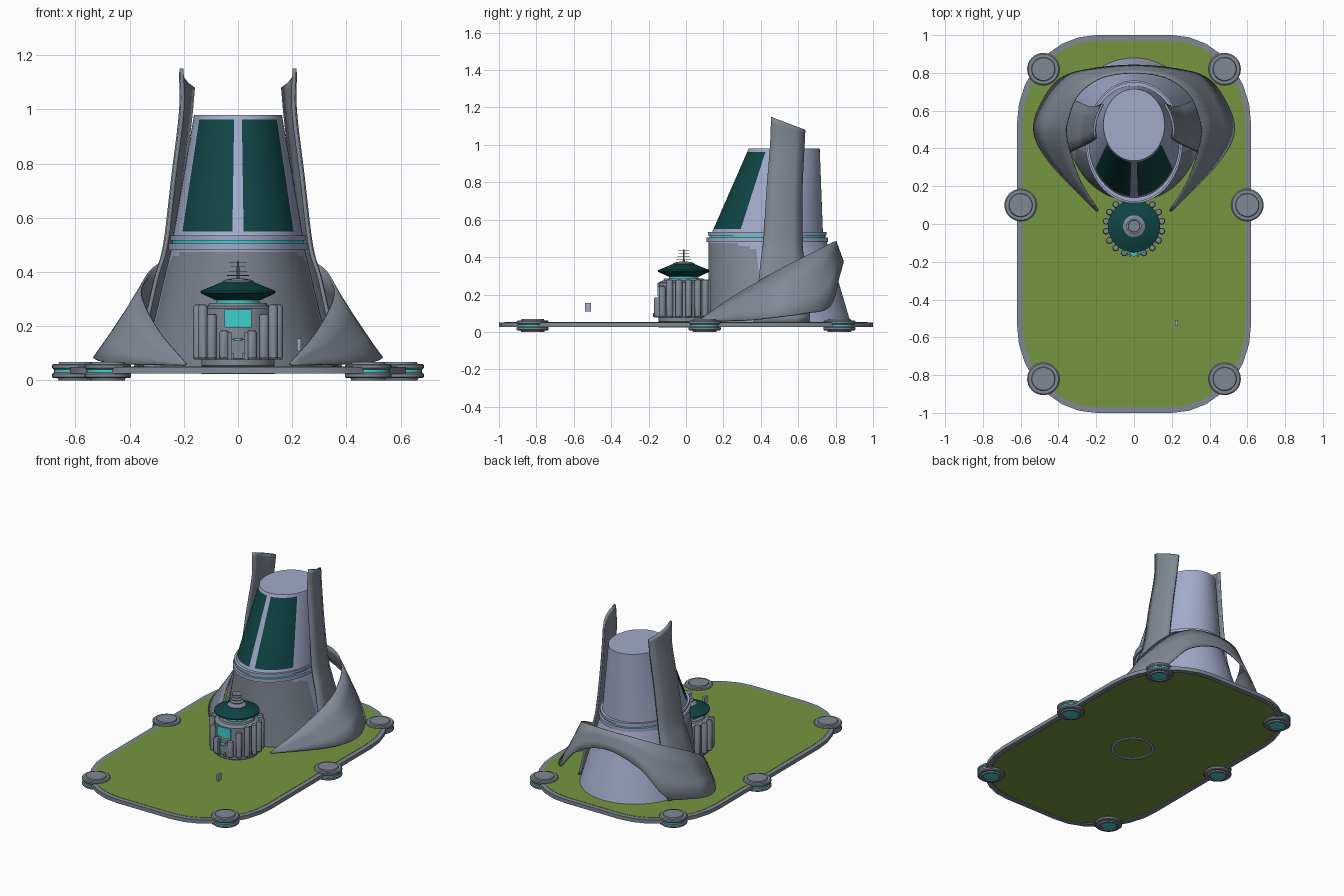
import bpy, bmesh
from math import cos, sin, pi, radians, sqrt
from mathutils import Vector

if "Cube" in bpy.data.objects:
    bpy.data.objects.remove(bpy.data.objects["Cube"], do_unlink=True)


def material(name, r, g, b):
    m = bpy.data.materials.new(name)
    m.use_nodes = True
    m.diffuse_color = (r, g, b, 1)
    m.node_tree.nodes["Principled BSDF"].inputs["Base Color"].default_value = (r, g, b, 1)
    return m


LAVENDER = material("pale_lavender", .36, .40, .58)
GRAY = material("steel_gray", .22, .25, .30)
GRASS = material("grass_green", .18, .30, .05)
TEAL = material("dark_teal", .005, .058, .058)
CYAN = material("bright_cyan", .05, .62, .62)


def finish(name, bm, mats, angle=30, rule=None, solid=False):
    if solid:
        bmesh.ops.recalc_face_normals(bm, faces=bm.faces[:])
    if rule:
        for f in bm.faces:
            f.material_index = rule(f.calc_center_median())
    me = bpy.data.meshes.new(name)
    bm.to_mesh(me)
    bm.free()
    for m in mats:
        me.materials.append(m)
    ob = bpy.data.objects.new(name, me)
    bpy.context.collection.objects.link(ob)
    bpy.ops.object.select_all(action='DESELECT')
    ob.select_set(True)
    bpy.context.view_layer.objects.active = ob
    bpy.ops.object.shade_smooth_by_angle(angle=radians(angle))
    return ob


def loft(name, rings, mats, rule=None, cap=True, closed=True, loop=False, solid=True, angle=30):
    """Skin a list of equal point rings."""
    bm = bmesh.new()
    vs = [[bm.verts.new(p) for p in r] for r in rings]
    n = len(vs[0])
    pairs = list(zip(vs, vs[1:])) + ([(vs[-1], vs[0])] if loop else [])
    for a, b in pairs:
        for i in range(n if closed else n - 1):
            j = (i + 1) % n
            bm.faces.new((a[i], a[j], b[j], b[i]))
    if cap and not loop:
        bm.faces.new(vs[0])
        bm.faces.new(vs[-1])
    return finish(name, bm, mats, angle, rule, solid)


def ellipse(cx, cy, z, rx, ry, n):
    return [(cx + rx * cos(2 * pi * i / n), cy + ry * sin(2 * pi * i / n), z) for i in range(n)]


def lathe(name, x, y, profile, mat, n=32, loop=False):
    return loft(name, [ellipse(x, y, z, r, r, n) for r, z in profile], [mat], loop=loop)


def box(name, centre, size, mat):
    bm = bmesh.new()
    bmesh.ops.create_cube(bm, size=1)
    for v in bm.verts:
        v.co = [c + s * k for c, s, k in zip(centre, size, v.co)]
    return finish(name, bm, [mat])


def spline(points, steps=5):
    """Smooth path through the points."""
    p = [Vector(q) for q in points]
    p = [2 * p[0] - p[1]] + p + [2 * p[-1] - p[-2]]
    out = []
    for i in range(1, len(p) - 2):
        a, b, c, d = p[i - 1:i + 3]
        for k in range(steps):
            t = k / steps
            out.append(b + .5 * t * (c - a + t * (2 * a - 5 * b + 4 * c - d + t * (3 * (b - c) + d - a))))
    return out + [p[-2]]


def thicken(ob, t):
    mod = ob.modifiers.new("thickness", 'SOLIDIFY')
    mod.thickness, mod.offset = t, 0


# Ground plate and its rim
def outline(z, inset, seg=7):
    pts = []
    for q in range(4):
        sx, sy = (1, -1, -1, 1)[q], (1, 1, -1, -1)[q]
        for k in range(seg + 1):
            a = pi / 2 * (q + k / seg)
            pts.append((sx * .2 + (.42 - inset) * cos(a), sy * .53 + (.47 - inset) * sin(a), z))
    return pts


loft("base_rim", [outline(.025, 0), outline(.05, 0), outline(.05, .034), outline(.025, .034)],
     [GRAY], loop=True)
loft("lawn", [outline(.03, .03), outline(.052, .03)], [GRASS])

# Hover pads around the rim
for sx in (-1, 1):
    for py in (-.82, .1, .82):
        px = sx * (.6 if py == .1 else .48)
        side = "left" if sx > 0 else "right"
        row = {-.82: "front", .1: "middle", .82: "back"}[py]
        tag = f"{row}_{side}"
        lathe("pad_upper_" + tag, px, py, [(.07, .04), (.08, .04), (.086, .046), (.086, .056), (.08, .061),
              (.063, .061), (.06, .068)], GRAY)
        lathe("pad_lower_" + tag, px, py, [(.05, .012), (.05, .001), (.062, 0), (.065, .008), (.08, .008),
              (.086, .013), (.086, .023), (.08, .029), (.05, .029)], GRAY, loop=True)
        lathe("pad_glow_" + tag, px, py, [(.051, .008), (.051, .029), (.078, .029), (.078, .041), (.05, .041)], CYAN)

# Tower: lower body with an arched gray front panel
def lower_rule(c):
    k = (c.z - .05) / .44
    if c.y > .42 - .05 * k or c.z > .478:
        return 0
    arch = .31 if c.z < .3 else .16 + .15 * sqrt(max(0, 1 - ((c.z - .3) / .18) ** 2))
    return int(abs(c.x) < arch)


steps = 28
loft("tower_lower_body",
     [ellipse(0, .5 - .065 * k, .05 + .44 * k, .35 - .105 * k, .38 - .065 * k, 120)
      for k in [i / steps for i in range(steps + 1)]], [LAVENDER, GRAY], lower_rule)

# Collar rings between the two bodies
for name, z0, z1, grow, mat in (("collar_lower", .482, .505, .012, LAVENDER), ("collar_glow", .504, .517, -.003, CYAN),
                                ("collar_upper", .516, .534, .004, LAVENDER)):
    loft(name, [ellipse(0, .435, z, .245 + grow, .313 + grow, 72) for z in (z0, z1)], [mat])


# Upper body with two tall front windows
def upper_rule(c):
    k = (c.z - .53) / .45
    cy = .435 + .09 * k
    rx, ry = .24 - .078 * k, .297 - .107 * k
    nx, ny = abs(c.x) / rx, (c.y - cy) / ry
    return int(.55 < c.z < .96 and ny < -.5 and nx > .085)


loft("tower_upper_body",
     [ellipse(0, .435 + .09 * k, .53 + .45 * k, .24 - .078 * k, .297 - .107 * k, 72)
      for k in (0, .045, .96, 1)], [LAVENDER, TEAL], upper_rule)

# Tall side fins: height, front x, front y, back x, back y, drop of the back edge
FIN = [(.05, .375, .36, .33, .66, 0), (.2, .34, .38, .30, .65, 0), (.38, .30, .40, .255, .63, 0),
       (.5, .265, .415, .23, .62, 0), (.75, .235, .43, .20, .62, 0), (1, .205, .45, .175, .63, .03),
       (1.15, .208, .455, .165, .635, .07)]
# Sweeping shawl from the front tips up around the back: upper edge, lower edge
UPPER = [(.19, .07, .062), (.29, .24, .18), (.355, .45, .305), (.345, .57, .37), (.29, .69, .43),
         (.17, .775, .475), (0, .80, .485)]
LOWER = [(.2, .07, .056), (.44, .32, .062), (.53, .49, .08), (.49, .64, .10), (.39, .77, .135),
         (.23, .82, .30), (0, .84, .375)]

for s, side in ((1, "left"), (-1, "right")):
    front = spline([(s * fx, fy, z) for z, fx, fy, bx, by, d in FIN])
    back = spline([(s * bx, by, z - d) for z, fx, fy, bx, by, d in FIN])
    rows = []
    for a, b in zip(front, back):
        rows.append([a.lerp(b, t) + Vector((s * .07 * t * (1 - t), 0, 0)) for t in (0, .25, .5, .75, 1)])
    thicken(loft("fin_" + side, rows, [GRAY], cap=False, closed=False, angle=40), .014)

sweep = []
for edge in (UPPER, LOWER):
    sweep.append(spline(edge + [(-x, y, z) for x, y, z in reversed(edge[:-1])]))
rows = [[a.lerp(b, t) for t in (0, .33, .67, 1)] for a, b in zip(*sweep)]
thicken(loft("shawl", rows, [GRAY], cap=False, closed=False, angle=40), .008)

# Kiosk drum
KY = -.012
lathe("kiosk_foot", 0, KY, [(.13, .05), (.135, .055), (.135, .078), (.125, .082)], GRAY, 40)
lathe("kiosk_drum", 0, KY, [(.135, .08), (.135, .265), (.11, .275), (.105, .285)], GRAY, 40)
lathe("kiosk_glow", 0, KY, [(.08, .28), (.08, .302)], CYAN)
lathe("kiosk_underside_ring", 0, KY, [(.118, .024), (.135, .024), (.135, .035), (.118, .035)], LAVENDER, 40, True)
lathe("kiosk_saucer", 0, KY, [(.07, .295), (.085, .297), (.138, .322), (.138, .33), (.06, .362)], TEAL, 40)
lathe("saucer_cap", 0, KY, [(.058, .358), (.058, .366), (.045, .372), (.02, .376)], GRAY)

# Columns around the drum, shorter beside the door
for i in range(1, 18):
    a = -pi / 2 + i * pi / 9
    top = {1: .185, 2: .245}.get(min(i, 18 - i), .28)
    lathe(f"kiosk_column_{i}", .15 * cos(a), KY + .15 * sin(a),
          [(.014, .078), (.018, .084), (.018, top - .01), (.014, top - .002), (.007, top)], GRAY, 12)

# Antenna
lathe("antenna_rod", 0, KY, [(.006, .37), (.004, .44)], GRAY, 10)
for i, r in enumerate((.04, .033, .028, .031)):
    z = .385 + i * .0165
    lathe(f"antenna_disc_{i + 1}", 0, KY, [(r, z), (r, z + .003)], GRAY, 24)

# Door, screen and steps on the kiosk front
box("screen", (0, KY - .136, .228), (.1, .009, .066), CYAN)
box("door", (0, KY - .137, .115), (.05, .02, .07), GRAY)
for s in (-1, 1):
    box("door_post", (s * .03, KY - .143, .128), (.012, .02, .1), GRAY)
    box("step_rail", (s * .02, KY - .152, .09), (.01, .024, .022), GRAY)
lathe("door_lamp", 0, KY - .144, [(.016, .148), (.016, .154)], CYAN, 16)

# Small floating sign on the lawn
box("floating_sign", (.225, -.525, .132), (.014, .032, .046), LAVENDER)
